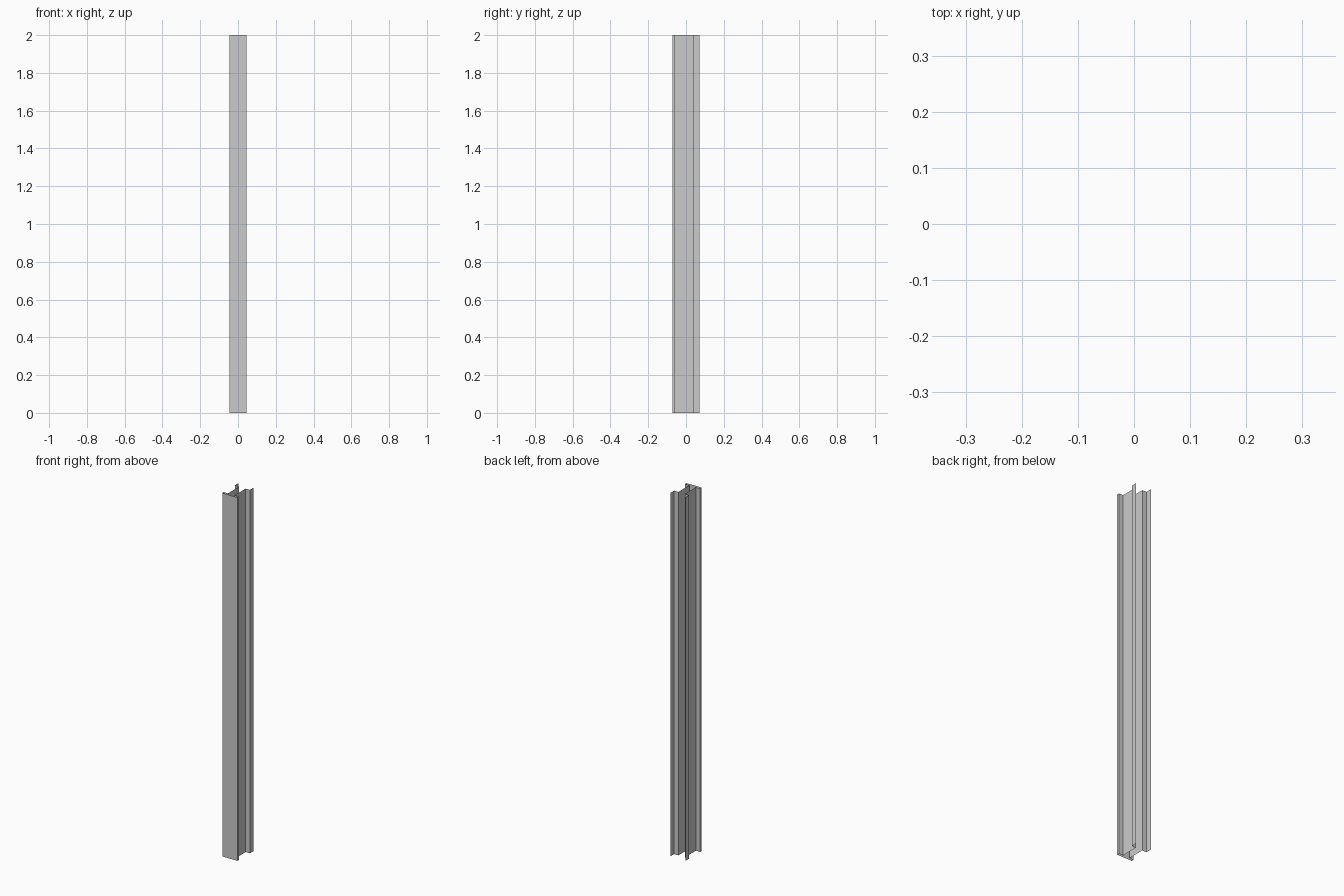
import bpy, bmesh

if "Cube" in bpy.data.objects:
    bpy.data.objects.remove(bpy.data.objects["Cube"])

HEIGHT = 2.0

# Right half of the folded sheet profile (x, y), from front face centre to rear lip
half = [
    (0.046, -0.071),   # front face edge
    (0.046, -0.058),   # short front return
    (0.020, -0.058),   # fold back in to the web
    (0.020, 0.038),    # web
    (0.046, 0.038),    # rear flange
    (0.046, 0.071),    # rear lip
]
profile = [(-x, y) for x, y in reversed(half)] + half

# Extrude the open profile upward as a thin, uncapped sheet
bm = bmesh.new()
low = [bm.verts.new((x, y, 0)) for x, y in profile]
high = [bm.verts.new((x, y, HEIGHT)) for x, y in profile]
for i in range(len(profile) - 1):
    bm.faces.new((low[i], low[i + 1], high[i + 1], high[i]))

mesh = bpy.data.meshes.new("folded_post")
bm.to_mesh(mesh)
bm.free()
post = bpy.data.objects.new("folded_post", mesh)
bpy.context.collection.objects.link(post)
